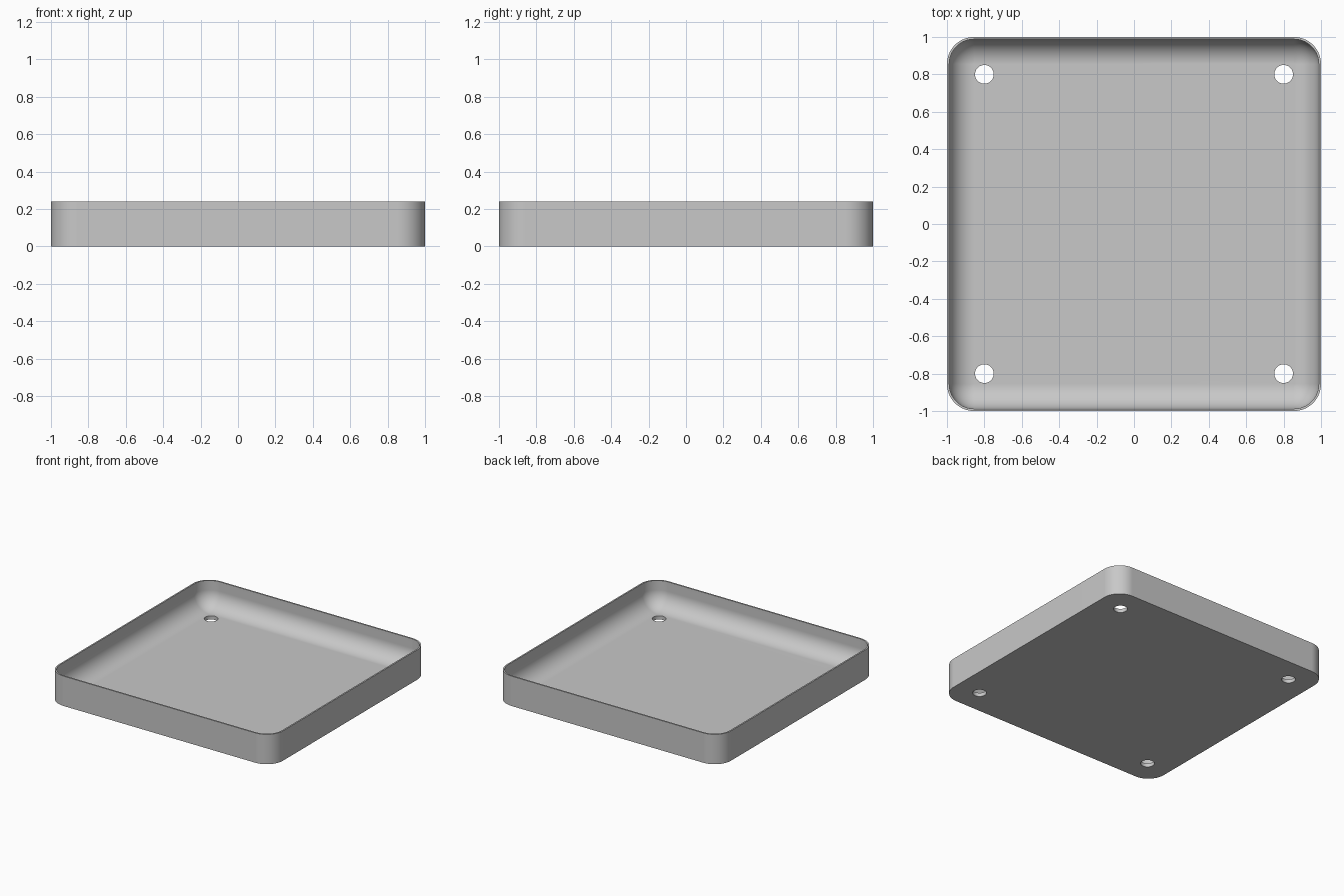
import bpy, bmesh, math

cube = bpy.data.objects.get("Cube")
if cube:
    bpy.data.objects.remove(cube, do_unlink=True)

HEIGHT, WALL, FLOOR = 0.24, 0.012, 0.03
RADIUS = 0.145                 # outer corner radius
CENTRE = 1 - RADIUS            # corner arc centre
INNER = RADIUS - WALL          # inner corner and floor fillet radius
STEPS = 12
HOLE_RADIUS, HOLE_POS = 0.05, 0.8

grey = bpy.data.materials.new("plain grey")
grey.use_nodes = True
colour = (0.58, 0.58, 0.58, 1)
grey.diffuse_color = colour
grey.node_tree.nodes["Principled BSDF"].inputs["Base Color"].default_value = colour


def ring(bm, radius, z):
    """Rounded square outline with corner arcs of the given radius."""
    verts = []
    for corner, (sx, sy) in enumerate([(1, 1), (-1, 1), (-1, -1), (1, -1)]):
        for i in range(STEPS + 1):
            a = math.pi / 2 * (corner + i / STEPS)
            verts.append(bm.verts.new((sx * CENTRE + radius * math.cos(a),
                                       sy * CENTRE + radius * math.sin(a), z)))
    return verts


# Tray shell: outer wall, rim, inner wall and rounded transition to the floor
bm = bmesh.new()
profile = [(RADIUS, 0), (RADIUS, HEIGHT), (INNER, HEIGHT)]
for i in range(STEPS + 1):
    a = math.pi / 2 * i / STEPS
    profile.append((max(INNER * math.cos(a), 0.001),
                    FLOOR + INNER * (1 - math.sin(a))))
rings = [ring(bm, r, z) for r, z in profile]
for low, high in zip(rings, rings[1:]):
    for i in range(len(low)):
        j = (i + 1) % len(low)
        bm.faces.new((low[i], low[j], high[j], high[i]))
bm.faces.new(rings[0][::-1])
bm.faces.new(rings[-1])
bmesh.ops.recalc_face_normals(bm, faces=bm.faces)
mesh = bpy.data.meshes.new("tray")
bm.to_mesh(mesh)
bm.free()
mesh.materials.append(grey)
tray = bpy.data.objects.new("tray", mesh)
bpy.context.collection.objects.link(tray)

# Four drainage holes through the floor
bpy.ops.object.select_all(action='DESELECT')
bpy.context.view_layer.objects.active = tray
for x in (-HOLE_POS, HOLE_POS):
    for y in (-HOLE_POS, HOLE_POS):
        bpy.ops.mesh.primitive_cylinder_add(vertices=48, radius=HOLE_RADIUS,
                                            depth=0.4, location=(x, y, 0))
        cutter = bpy.context.object
        cutter.name = "hole_cutter"
        cutter.hide_render = True
        cutter.data.materials.append(grey)
        bpy.context.view_layer.objects.active = tray
        cut = tray.modifiers.new("hole", 'BOOLEAN')
        cut.operation = 'DIFFERENCE'
        cut.solver = 'EXACT'
        cut.object = cutter
        bpy.ops.object.modifier_apply(modifier=cut.name)
        bpy.data.objects.remove(cutter, do_unlink=True)

# Smooth curves with crisp rim and hole edges
bpy.ops.object.select_all(action='DESELECT')
tray.select_set(True)
bpy.context.view_layer.objects.active = tray
bpy.ops.object.shade_smooth_by_angle(angle=math.radians(30))
weighted = tray.modifiers.new("even shading", 'WEIGHTED_NORMAL')
weighted.keep_sharp = True
